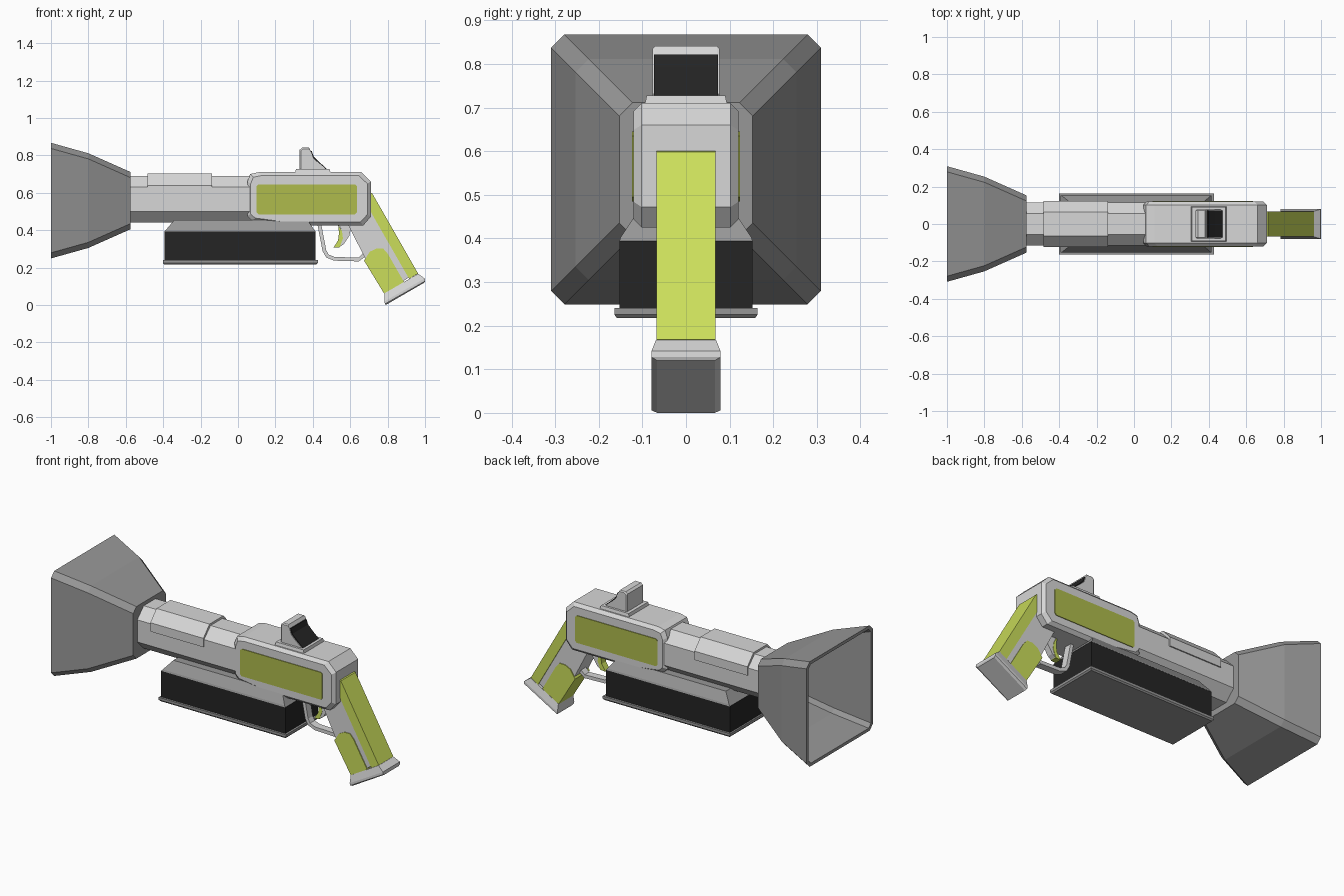
import bpy, bmesh
from mathutils import Vector


def material(name, rgb):
    m = bpy.data.materials.new(name)
    m.diffuse_color = (*rgb, 1)
    return m


LIGHT = material("light grey", (0.68, 0.68, 0.68))
MID = material("mid grey", (0.31, 0.31, 0.31))
BLACK = material("black", (0.018, 0.018, 0.018))
LIME = material("lime", (0.60, 0.73, 0.105))
OLIVE = material("olive lime", (0.43, 0.50, 0.073))


def loft(name, rings, mat):
    """Skin a list of equal-length rings and cap both ends."""
    bm = bmesh.new()
    vs = [[bm.verts.new(p) for p in r] for r in rings]
    n = len(rings[0])
    for a, b in zip(vs, vs[1:]):
        for i in range(n):
            j = (i + 1) % n
            bm.faces.new((a[i], a[j], b[j], b[i]))
    bm.faces.new(vs[0])
    bm.faces.new(vs[-1])
    bmesh.ops.recalc_face_normals(bm, faces=bm.faces)
    me = bpy.data.meshes.new(name)
    bm.to_mesh(me)
    bm.free()
    me.materials.append(mat)
    ob = bpy.data.objects.new(name, me)
    bpy.context.collection.objects.link(ob)
    return ob


def prism(name, pts, half, mat, inset=0.0):
    """Extrude an xz profile across y, with optional chamfered sides."""
    xs, zs = [p[0] for p in pts], [p[1] for p in pts]
    cx, cz = (min(xs) + max(xs)) / 2, (min(zs) + max(zs)) / 2
    kx = 1 - 2 * inset / (max(xs) - min(xs))
    kz = 1 - 2 * inset / (max(zs) - min(zs))
    full = lambda y: [(x, y, z) for x, z in pts]
    small = lambda y: [(cx + (x - cx) * kx, y, cz + (z - cz) * kz) for x, z in pts]
    if inset:
        rings = [small(-half), full(inset - half), full(half - inset), small(half)]
    else:
        rings = [full(-half), full(half)]
    return loft(name, rings, mat)


def octagon(x, hy, z0, z1, c):
    return [(x, -hy + c, z0), (x, hy - c, z0), (x, hy, z0 + c), (x, hy, z1 - c),
            (x, hy - c, z1), (x, -hy + c, z1), (x, -hy, z1 - c), (x, -hy, z0 + c)]


def rect(x0, x1, hy, z):
    return [(x0, -hy, z), (x1, -hy, z), (x1, hy, z), (x0, hy, z)]


# flared hollow horn: outer skin, rim, inner skin
horn = []
for x, h, c in ((-0.575, 0.153, 0.03), (-0.8, 0.253, 0.03), (-1, 0.309, 0.03),
                (-1, 0.291, 0.022), (-0.8, 0.235, 0.022), (-0.6, 0.14, 0.022)):
    horn.append(octagon(x, h, 0.558 - h, 0.558 + h, c))
loft("horn", horn, MID)

# barrel and its raised sleeve
loft("barrel", [octagon(x, 0.115, 0.44, 0.69, 0.06) for x in (-0.59, 0.08)], LIGHT)
sleeve = [(-0.122, 0.588), (-0.122, 0.64), (-0.065, 0.702),
          (0.065, 0.702), (0.122, 0.64), (0.122, 0.588)]
loft("barrel_sleeve", [[(x, y, z) for y, z in sleeve] for x in (-0.485, -0.14)], LIGHT)

# receiver with side panels
prism("receiver", [(0.05, 0.475), (0.075, 0.45), (0.25, 0.425), (0.67, 0.425), (0.71, 0.472),
                   (0.71, 0.66), (0.66, 0.71), (0.11, 0.71), (0.065, 0.70), (0.05, 0.66)],
      0.12, LIGHT, 0.018)
prism("side_panels", [(0.1, 0.495), (0.11, 0.485), (0.625, 0.485), (0.635, 0.495),
                      (0.635, 0.635), (0.625, 0.645), (0.11, 0.645), (0.1, 0.635)],
      0.124, OLIVE)

# rear sight with dark screen
loft("sight_base", [rect(0.305, 0.495, 0.095, 0.705), rect(0.31, 0.49, 0.09, 0.728)], LIGHT)
prism("sight", [(0.33, 0.72), (0.33, 0.83), (0.342, 0.841), (0.38, 0.841), (0.39, 0.822),
                (0.40, 0.79), (0.425, 0.765), (0.47, 0.728), (0.47, 0.72)],
      0.077, LIGHT, 0.006)
prism("sight_screen", [(0.388, 0.822), (0.395, 0.822), (0.405, 0.793), (0.43, 0.769),
                       (0.474, 0.728), (0.465, 0.728), (0.42, 0.765), (0.397, 0.79)],
      0.073, BLACK)

# pump fore-end: sloped cover, dark box, bottom plate
loft("pump_cover", [rect(-0.393, 0.415, 0.153, 0.393), rect(-0.385, 0.408, 0.15, 0.402),
                    rect(-0.34, 0.37, 0.115, 0.455)], MID)
loft("pump_box", [rect(-0.393, 0.415, 0.152, 0.235), rect(-0.393, 0.415, 0.152, 0.394)], BLACK)
loft("pump_plate", [rect(-0.395, 0.42, 0.158, 0.217), rect(-0.402, 0.427, 0.164, 0.225),
                    rect(-0.402, 0.427, 0.164, 0.24)], MID)

# slanted grip with back strap and lower wrap
prism("grip", [(0.58, 0.445), (0.70, 0.56), (0.93, 0.16), (0.79, 0.06), (0.685, 0.24)],
      0.063, LIGHT)
prism("grip_back_strap", [(0.69, 0.56), (0.70, 0.605), (0.717, 0.598), (0.963, 0.168),
                          (0.915, 0.14), (0.70, 0.515)], 0.068, LIME)
prism("grip_wrap", [(0.674, 0.237), (0.705, 0.285), (0.74, 0.302), (0.775, 0.303),
                    (0.80, 0.275), (0.888, 0.122), (0.782, 0.06)], 0.068, LIME)


# flared cap on the grip end, lofted along the grip axis
def cap_ring(a, b, hy):
    return [(a[0], -hy, a[1]), (b[0], -hy, b[1]), (b[0], hy, b[1]), (a[0], hy, a[1])]


loft("grip_cap", [cap_ring((0.782, 0.062), (0.963, 0.167), 0.069),
                  cap_ring((0.782, 0.018), (0.998, 0.142), 0.079),
                  cap_ring((0.786, 0.006), (1.0, 0.128), 0.079),
                  cap_ring((0.79, 0.0), (0.997, 0.12), 0.066)], LIGHT)

# trigger guard: a band swept along its path
path = [Vector(p) for p in ((0.435, 0.43), (0.462, 0.29), (0.478, 0.262), (0.515, 0.247),
                            (0.645, 0.243), (0.668, 0.262), (0.70, 0.29))]
rings = []
for i, p in enumerate(path):
    d = (path[min(i + 1, len(path) - 1)] - path[max(i - 1, 0)]).normalized()
    n = Vector((-d.y, d.x)) * 0.01
    a, b = p + n, p - n
    rings.append(cap_ring(a, b, 0.022))
loft("trigger_guard", rings, LIGHT)

# trigger with coloured front edge
prism("trigger", [(0.535, 0.44), (0.61, 0.44), (0.595, 0.37), (0.565, 0.325),
                  (0.54, 0.308), (0.56, 0.355), (0.555, 0.395)], 0.018, LIGHT)
prism("trigger_edge", [(0.535, 0.43), (0.556, 0.395), (0.561, 0.355), (0.543, 0.308),
                       (0.51, 0.306), (0.535, 0.345), (0.54, 0.385)], 0.02, LIME)
